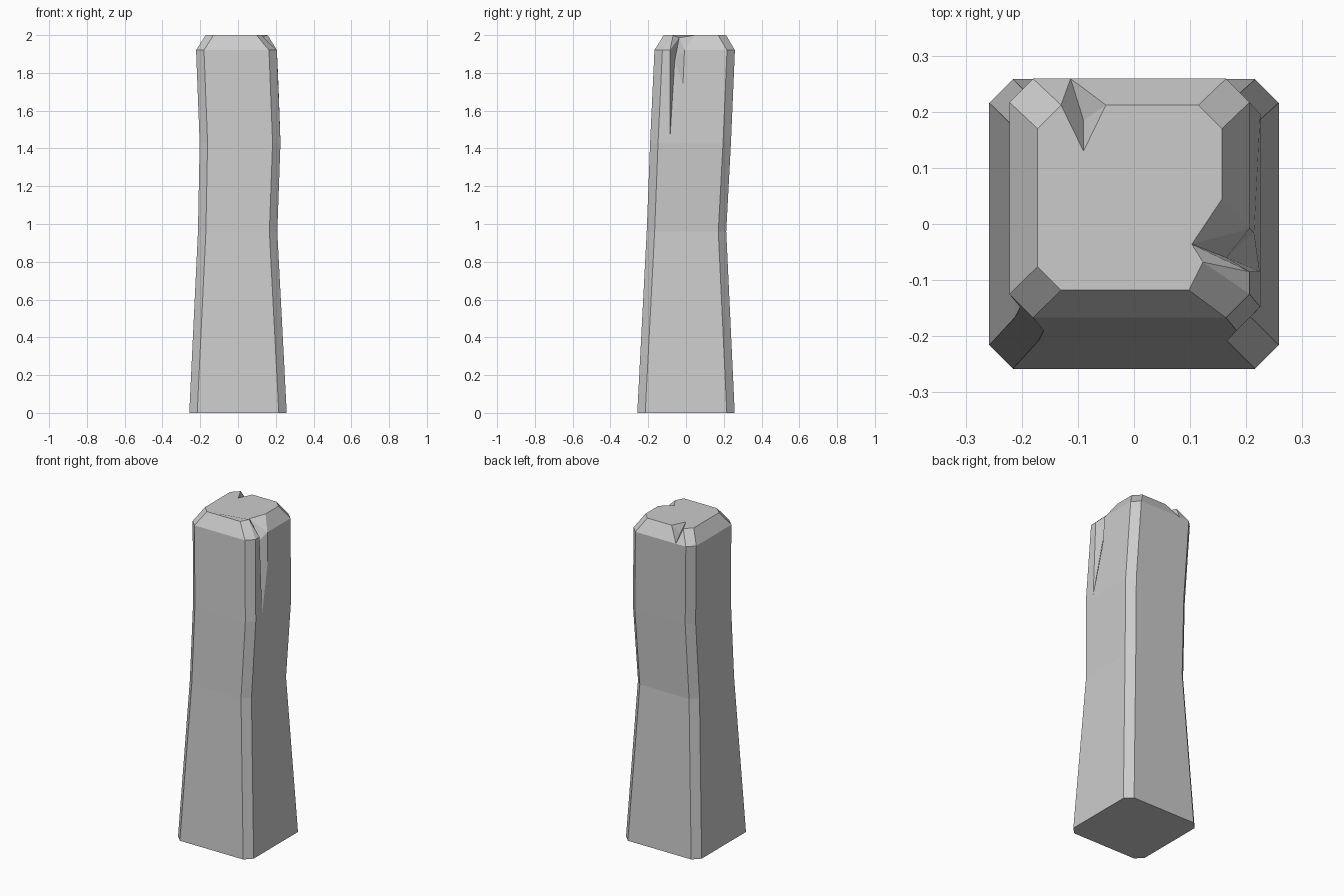
import bpy, bmesh

if "Cube" in bpy.data.objects:
    bpy.data.objects.remove(bpy.data.objects["Cube"])

bm = bmesh.new()
V = lambda *p: bm.verts.new(p)
F = lambda *v: bm.faces.new(v)


def ring(x0, x1, y0, y1, z, c=0.042):
    """Square with cut corners, counter-clockwise from the front right."""
    pts = [(x1 - c, y0), (x1, y0 + c), (x1, y1 - c), (x1 - c, y1),
           (x0 + c, y1), (x0, y1 - c), (x0, y0 + c), (x0 + c, y0)]
    return [V(x, y, z) for x, y in pts]


# Leaning sections from foot to shoulder, then the top rim
rings = [ring(-0.258, 0.258, -0.258, 0.258, 0.0),
         ring(-0.212, 0.208, -0.208, 0.213, 0.96),
         ring(-0.203, 0.225, -0.190, 0.238, 1.43),
         ring(-0.222, 0.206, -0.167, 0.259, 1.92)]
mid, sh = rings[2], rings[3]
top = ring(-0.172, 0.157, -0.118, 0.212, 2.0)
top[0].co = (0.098, -0.118, 2.0)
top[1].co = (0.123, -0.068, 2.0)

# Points of the long split on the right side
left, right = V(0.206, -0.085, 1.92), V(0.206, -0.008, 1.92)
tip, bend = V(0.224, -0.085, 1.45), V(0.214, -0.016, 1.74)
valley, apex = V(0.165, -0.06, 1.86), V(0.103, -0.036, 1.987)
edge = V(0.157, 0.045, 2.0)

# Points of the small chip on the back rim
chip_low, chip_in = V(-0.113, 0.259, 1.92), V(-0.09, 0.185, 1.95)
chip_tip, chip_side = V(-0.09, 0.13, 2.0), V(-0.05, 0.212, 2.0)

# Sides, with the split and chip worked into the upper faces
F(*reversed(rings[0]))
for a, b in zip(rings, rings[1:]):
    for j in range(8):
        k = (j + 1) % 8
        extra = []
        if b is sh and j == 1:
            extra = [right, bend, tip, left]
        elif b is sh and j == 3:
            extra = [chip_low]
        F(a[j], a[k], b[k], *extra, b[j])

# Sloped rim
for j in (0, 2, 4, 5, 6, 7):
    k = (j + 1) % 8
    F(sh[j], sh[k], top[k], top[j])
F(sh[1], left, top[1])
F(right, sh[2], top[2], edge)
F(sh[3], chip_low, chip_side, top[3])
F(chip_low, sh[4], top[4])

# Inside of the split
for f in ((left, valley, apex), (left, apex, top[1]), (left, tip, valley),
          (tip, bend, valley), (bend, right, valley),
          (valley, right, apex), (right, edge, apex)):
    F(*f)

# Inside of the chip
for f in ((chip_low, top[4], chip_in), (top[4], chip_tip, chip_in),
          (chip_low, chip_in, chip_side), (chip_in, chip_tip, chip_side)):
    F(*f)

# Top face
F(top[0], top[1], apex, edge, top[2], top[3], chip_side, chip_tip, *top[4:])

bmesh.ops.recalc_face_normals(bm, faces=bm.faces[:])
mesh = bpy.data.meshes.new("wooden_post")
bm.to_mesh(mesh)
bm.free()
bpy.context.collection.objects.link(bpy.data.objects.new("wooden_post", mesh))
